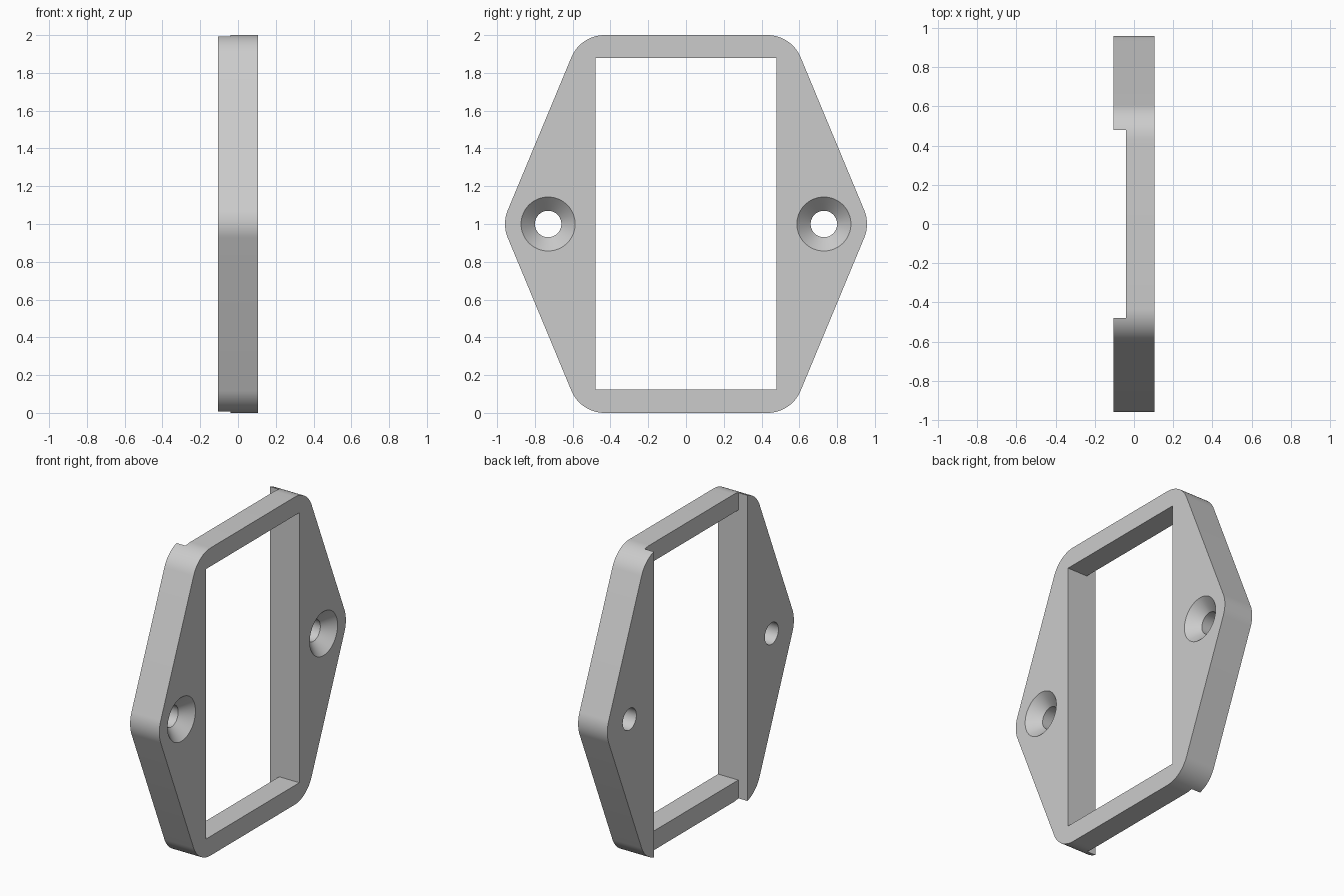
import bpy, bmesh, math
from mathutils import Vector

if "Cube" in bpy.data.objects:
    bpy.data.objects.remove(bpy.data.objects["Cube"], do_unlink=True)

HALF = 0.105          # half thickness of the plate
REAR_STEP = -0.04     # rear face of the thinner top and bottom bars
WIN_Y, WIN_LOW, WIN_HIGH = 0.48, 0.125, 1.88

grey = bpy.data.materials.new("light grey")
grey.use_nodes = True
grey.diffuse_color = (0.6, 0.6, 0.6, 1)
grey.node_tree.nodes["Principled BSDF"].inputs["Base Color"].default_value = (0.6, 0.6, 0.6, 1)


def make_object(name, bm):
    bmesh.ops.recalc_face_normals(bm, faces=bm.faces)
    mesh = bpy.data.meshes.new(name)
    bm.to_mesh(mesh)
    bm.free()
    mesh.materials.append(grey)
    obj = bpy.data.objects.new(name, mesh)
    bpy.context.collection.objects.link(obj)
    return obj


def loft(name, rings):
    """Skin matching rings of points and cap both ends."""
    bm = bmesh.new()
    rows = [[bm.verts.new(p) for p in ring] for ring in rings]
    n = len(rows[0])
    for a, b in zip(rows, rows[1:]):
        for i in range(n):
            j = (i + 1) % n
            bm.faces.new((a[i], a[j], b[j], b[i]))
    bm.faces.new(rows[0])
    bm.faces.new(rows[-1])
    return make_object(name, bm)


def rounded(corners, radius, steps=16):
    """Round every corner of a convex outline with a tangent arc."""
    points = []
    for i, c in enumerate(corners):
        a = (corners[i - 1] - c).normalized()
        b = (corners[(i + 1) % len(corners)] - c).normalized()
        half = a.angle(b) / 2
        centre = c + (a + b).normalized() * radius / math.sin(half)
        start = c + a * radius / math.tan(half) - centre
        end = c + b * radius / math.tan(half) - centre
        sweep = start.angle(end)
        for k in range(steps + 1):
            t = k / steps
            points.append(centre + (start * math.sin((1 - t) * sweep)
                                    + end * math.sin(t * sweep)) / math.sin(sweep))
    return points


def box(name, x0, x1, z0, z1):
    ring = [(-WIN_Y, z0), (WIN_Y, z0), (WIN_Y, z1), (-WIN_Y, z1)]
    return loft(name, [[(x, y, z) for y, z in ring] for x in (x0, x1)])


def countersink(name, y):
    """Drill cutter: straight bore opening into a cone."""
    profile = [(-0.2, 0.07), (HALF - 0.073, 0.07), (HALF + 0.02, 0.163)]
    angles = [math.tau * i / 64 for i in range(64)]
    return loft(name, [[(x, y + r * math.cos(a), 1 + r * math.sin(a)) for a in angles]
                       for x, r in profile])


# Six-sided plate with rounded corners
corners = [Vector(p) for p in ((0.974, 1), (0.558, 2), (-0.558, 2),
                               (-0.974, 1), (-0.558, 0), (0.558, 0))]
outline = rounded(corners, 0.19)
plate = loft("mounting_frame", [[(x, p.x, p.y) for p in outline] for x in (-HALF, HALF)])

# Window, rear channel and countersunk screw holes
cutters = [
    box("window_cutter", -0.3, 0.3, WIN_LOW, WIN_HIGH),
    box("rear_channel_cutter", -0.3, REAR_STEP, -0.2, 2.2),
    countersink("left_screw_cutter", -0.73),
    countersink("right_screw_cutter", 0.73),
]
bpy.context.view_layer.objects.active = plate
for cutter in cutters:
    mod = plate.modifiers.new(cutter.name, "BOOLEAN")
    mod.operation = "DIFFERENCE"
    mod.solver = "EXACT"
    mod.object = cutter
    bpy.ops.object.modifier_apply(modifier=mod.name)
for cutter in cutters:
    bpy.data.objects.remove(cutter, do_unlink=True)

# Smooth the rounded corners and bores, keep the edges sharp
bpy.ops.object.select_all(action="DESELECT")
plate.select_set(True)
bpy.ops.object.shade_smooth_by_angle(angle=math.radians(30))
